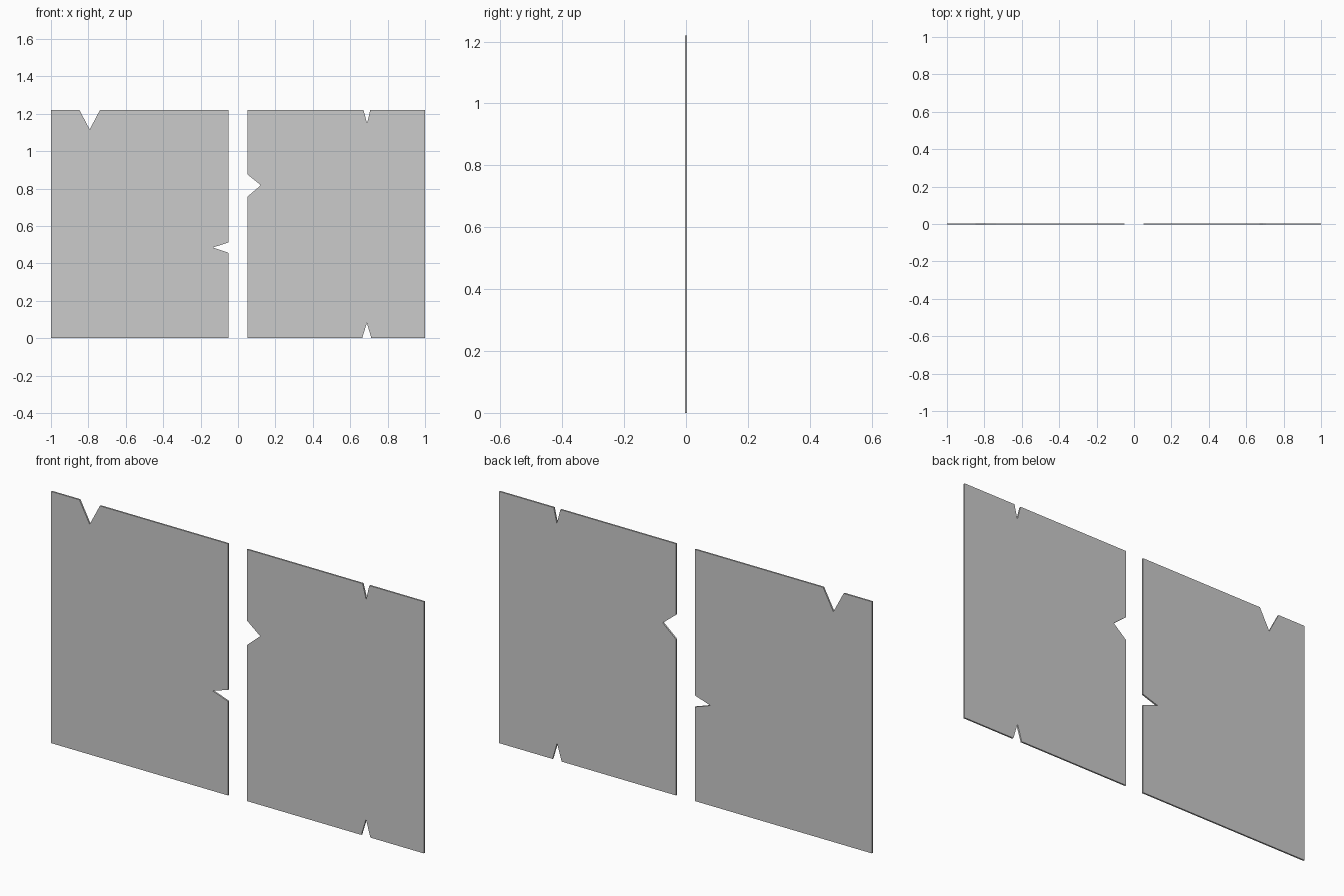
import bpy, bmesh

if "Cube" in bpy.data.objects:
    bpy.data.objects.remove(bpy.data.objects["Cube"])

THICK = 0.008
TOP = 1.22


def panel(name, outline):
    """Thin upright sheet from an x-z outline, centred on y = 0."""
    bm = bmesh.new()
    face = bm.faces.new([bm.verts.new((x, -THICK / 2, z)) for x, z in outline])
    ext = bmesh.ops.extrude_face_region(bm, geom=[face])
    verts = [v for v in ext["geom"] if isinstance(v, bmesh.types.BMVert)]
    bmesh.ops.translate(bm, verts=verts, vec=(0, THICK, 0))
    bmesh.ops.recalc_face_normals(bm, faces=bm.faces)
    mesh = bpy.data.meshes.new(name)
    bm.to_mesh(mesh)
    bm.free()
    obj = bpy.data.objects.new(name, mesh)
    bpy.context.collection.objects.link(obj)
    return obj


# Left sheet: notches in the inner and top edges
panel("left_panel", [
    (-1, 0), (-0.05, 0),
    (-0.05, 0.456), (-0.134, 0.485), (-0.05, 0.512),
    (-0.05, TOP),
    (-0.738, TOP), (-0.793, 1.116), (-0.848, TOP),
    (-1, TOP),
])

# Right sheet: notches in the bottom, top and inner edges
panel("right_panel", [
    (0.05, 0),
    (0.664, 0), (0.689, 0.082), (0.713, 0),
    (1, 0), (1, TOP),
    (0.707, TOP), (0.69, 1.148), (0.671, TOP),
    (0.05, TOP),
    (0.05, 0.876), (0.122, 0.818), (0.05, 0.756),
])
